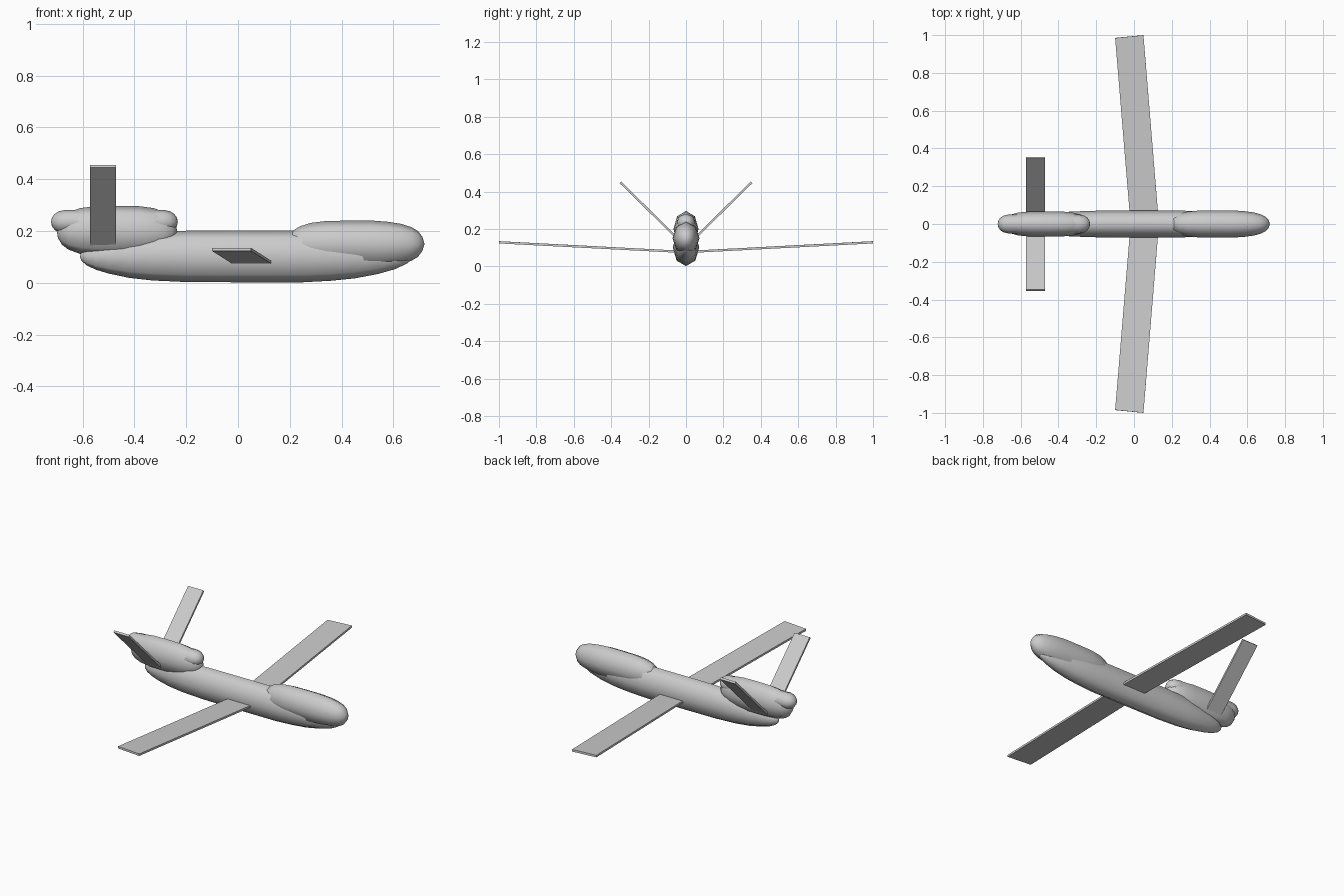
import bpy, math
from mathutils import Vector

if "Cube" in bpy.data.objects:
    bpy.data.objects.remove(bpy.data.objects["Cube"])


def make(name, verts, faces, smooth):
    me = bpy.data.meshes.new(name)
    me.from_pydata(verts, [], faces)
    ob = bpy.data.objects.new(name, me)
    bpy.context.collection.objects.link(ob)
    for p in me.polygons:
        p.use_smooth = smooth
    return ob


def loft(name, zc, ry, rz, x0, x1, stations, n=8):
    """Closed eight-sided pod; stations are (x, width/height scale)."""
    verts = [(x0, 0, zc)]
    for x, s in stations:
        for k in range(n):
            a = 2 * math.pi * k / n
            verts.append((x, ry * s * math.sin(a), zc + rz * s * math.cos(a)))
    verts.append((x1, 0, zc))
    last, m = len(verts) - 1, len(stations)
    faces = []
    for k in range(n):
        j = (k + 1) % n
        faces.append((0, 1 + k, 1 + j))
        for i in range(m - 1):
            a, b = 1 + i * n, 1 + (i + 1) * n
            faces.append((a + k, b + k, b + j, a + j))
        e = 1 + (m - 1) * n
        faces.append((e + j, e + k, last))
    return make(name, verts, faces, True)


def plate(name, corners, normal, t, side):
    """Thin slab from four corners on its mid-plane, mirrored by side."""
    nrm = Vector(normal).normalized() * t / 2
    pts = [Vector(c) - nrm for c in corners] + [Vector(c) + nrm for c in corners]
    pts = [(p.x, p.y * side, p.z) for p in pts]
    faces = [(3, 2, 1, 0), (4, 5, 6, 7)] + [
        (i, (i + 1) % 4, (i + 1) % 4 + 4, i + 4) for i in range(4)]
    if side < 0:
        faces = [f[::-1] for f in faces]
    return make(name, pts, faces, False)


# Main body
loft("fuselage", 0.102, 0.071, 0.1, -0.61, 0.68, [
    (-0.605, 0.16), (-0.585, 0.34), (-0.55, 0.51), (-0.5, 0.66), (-0.42, 0.83),
    (-0.33, 0.93), (-0.2, 0.99), (0.0, 1), (0.25, 1), (0.36, 0.94),
    (0.45, 0.85), (0.54, 0.68), (0.61, 0.48), (0.655, 0.26)])

# Bulged nose on top of the front
loft("nose", 0.15, 0.072, 0.09, 0.19, 0.72, [
    (0.195, 0.3), (0.21, 0.56), (0.24, 0.76), (0.28, 0.9), (0.34, 0.985), (0.42, 1),
    (0.52, 1), (0.58, 0.95), (0.63, 0.86), (0.67, 0.72), (0.695, 0.55), (0.712, 0.3)])

# Engine pod above the tail
loft("engine_pod", 0.2, 0.067, 0.097, -0.7, -0.235, [
    (-0.695, 0.28), (-0.68, 0.54), (-0.655, 0.74), (-0.61, 0.91), (-0.55, 0.985),
    (-0.47, 1), (-0.38, 0.985), (-0.325, 0.91), (-0.28, 0.74), (-0.255, 0.54),
    (-0.24, 0.28)])

# Engine core poking out of both ends of the pod
loft("engine_core", 0.235, 0.05, 0.047, -0.722, -0.232, [
    (-0.718, 0.36), (-0.708, 0.65), (-0.692, 0.87), (-0.665, 1),
    (-0.289, 1), (-0.262, 0.87), (-0.246, 0.65), (-0.236, 0.36)])

# Swept wings and V-tail
for side, label in ((1, "left"), (-1, "right")):
    plate("wing_" + label, [(-0.018, 0, 0.077), (0.132, 0, 0.077),
                            (0.05, 0.9995, 0.129), (-0.1, 0.985, 0.1285)],
          (0, -0.052, 1), 0.012, side)
    plate("tail_fin_" + label, [(-0.571, 0.045, 0.149), (-0.471, 0.045, 0.149),
                                (-0.471, 0.351, 0.45), (-0.571, 0.351, 0.45)],
          (0, -1, 1), 0.012, side)
